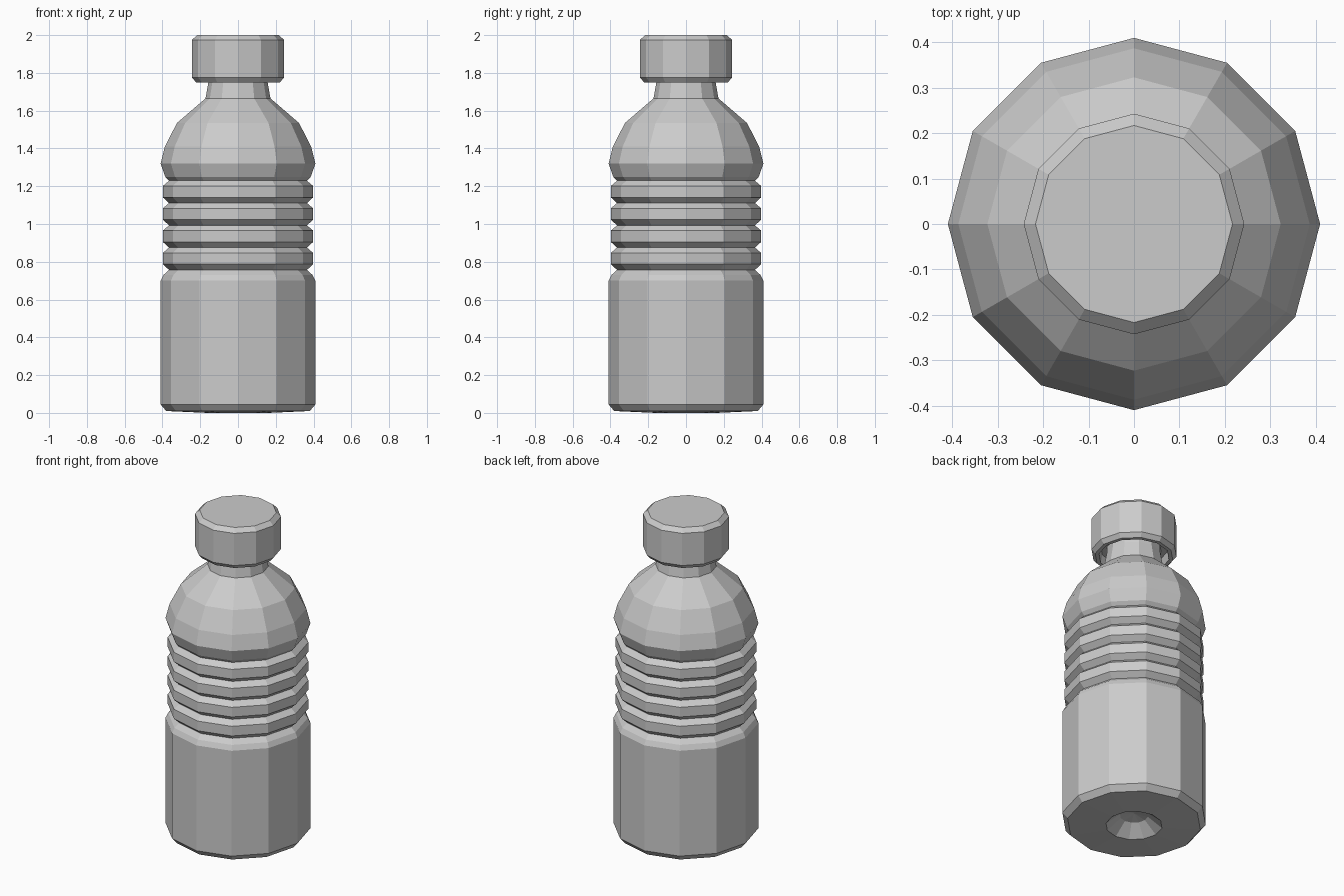
import bpy, bmesh
from math import cos, sin, pi

if "Cube" in bpy.data.objects:
    bpy.data.objects.remove(bpy.data.objects["Cube"])

SIDES = 12


def lathe(name, profile):
    """Revolve (radius, z) points about z; radius 0 closes with a single tip."""
    bm = bmesh.new()
    rings = []
    for r, z in profile:
        n = 1 if r == 0 else SIDES
        rings.append([bm.verts.new((r * cos(2 * pi * i / SIDES),
                                    r * sin(2 * pi * i / SIDES), z)) for i in range(n)])
    for a, b in zip(rings, rings[1:]):
        for i in range(SIDES):
            j = (i + 1) % SIDES
            if len(a) == 1:
                bm.faces.new((a[0], b[j], b[i]))
            elif len(b) == 1:
                bm.faces.new((a[i], a[j], b[0]))
            else:
                bm.faces.new((a[i], a[j], b[j], b[i]))
    # cap open ends
    for ring in (rings[0], rings[-1]):
        if len(ring) > 1:
            bm.faces.new(ring)
    bmesh.ops.recalc_face_normals(bm, faces=bm.faces)
    mesh = bpy.data.meshes.new(name)
    bm.to_mesh(mesh)
    bm.free()
    obj = bpy.data.objects.new(name, mesh)
    bpy.context.collection.objects.link(obj)
    return obj


# Bottle body: dimpled base, straight lower wall
body = [(0, 0.08), (0.08, 0.065), (0.16, 0.0), (0.38, 0.01), (0.41, 0.045),
        (0.41, 0.70), (0.395, 0.73), (0.365, 0.757)]

# Four grip ribs, each ending in a groove
for k in range(4):
    z = 0.757 + 0.118 * k
    body += [(0.398, z + 0.03), (0.398, z + 0.09), (0.365, z + 0.118)]

# Rounded shoulder and neck
body += [(0.385, 1.25), (0.41, 1.32), (0.387, 1.41), (0.323, 1.535),
         (0.172, 1.665), (0.155, 1.76), (0.155, 1.85)]
lathe("bottle_body", body)

# Screw cap, hollow underneath around the neck
lathe("bottle_cap", [(0, 1.80), (0.19, 1.80), (0.20, 1.75), (0.222, 1.75),
                     (0.243, 1.775), (0.243, 1.975), (0.217, 2.0)])
